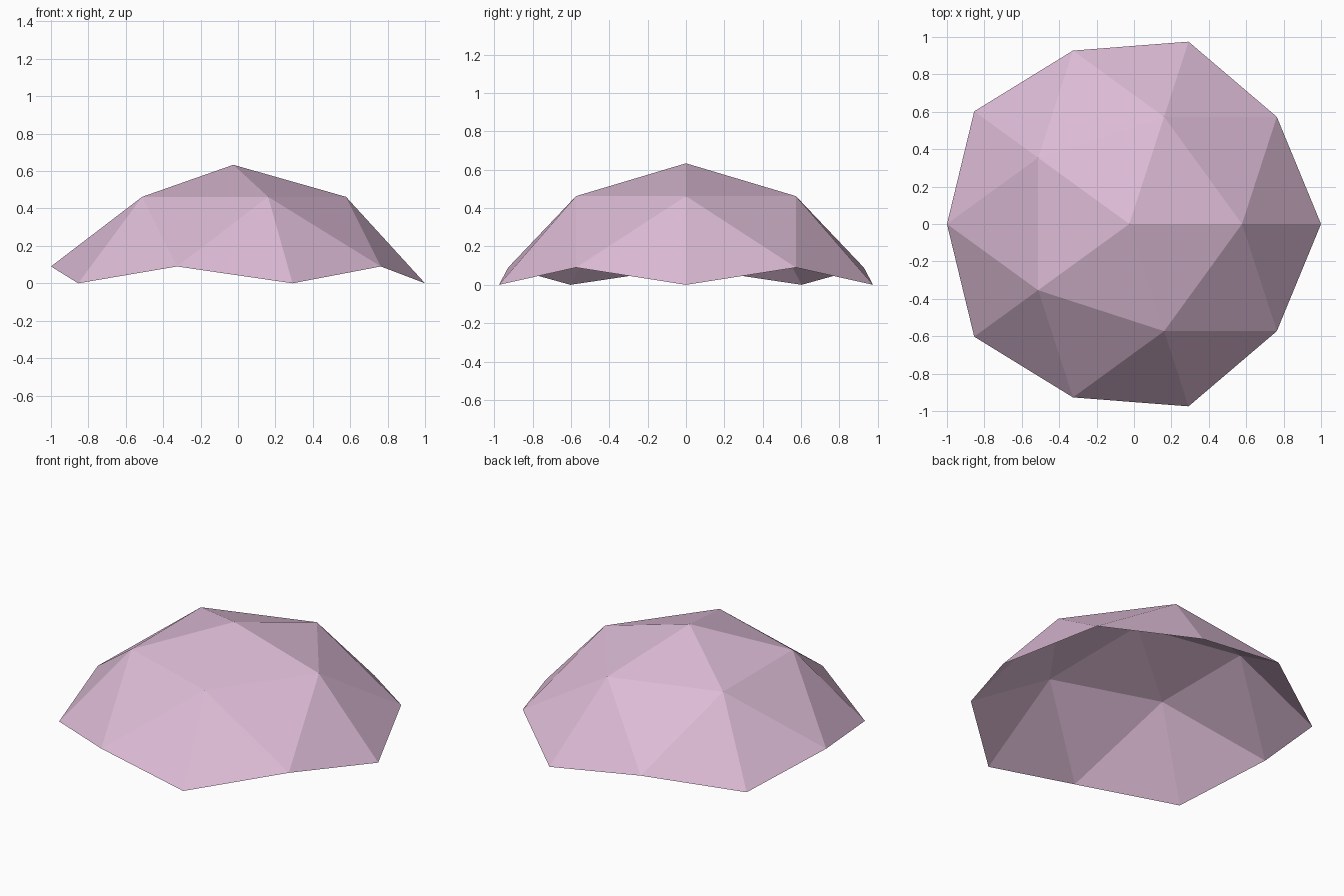
import bpy
import bmesh
from mathutils import Vector

cube = bpy.data.objects.get("Cube")
if cube:
    bpy.data.objects.remove(cube, do_unlink=True)

RADIUS = 1.146
RIM = RADIUS / 5 ** 0.5    # height of the lowest rim points on the sphere

# Pink material
pink = bpy.data.materials.new("soft_pink")
pink.use_nodes = True
colour = (0.72, 0.50, 0.67, 1)
pink.diffuse_color = colour
pink.node_tree.nodes["Principled BSDF"].inputs["Base Color"].default_value = colour

# Faceted dome: the upper cap of an icosphere, open underneath
bm = bmesh.new()
bmesh.ops.create_icosphere(bm, subdivisions=2, radius=RADIUS)
below = [v for v in bm.verts if v.co.z < RIM - 0.05]
bmesh.ops.delete(bm, geom=below, context='VERTS')

# Turn so a low rim point faces +x
low = min(bm.verts, key=lambda v: (round(v.co.z, 2), -round(v.co.x, 2)))
turn = Vector((low.co.x, low.co.y, 0)).rotation_difference(Vector((1, 0, 0)))
for v in bm.verts:
    v.co = turn @ v.co

# Centre the dome and stand it on the ground
xs = [v.co.x for v in bm.verts]
shift = Vector((-(min(xs) + max(xs)) / 2, 0, -RIM))
bmesh.ops.translate(bm, verts=bm.verts, vec=shift)

mesh = bpy.data.meshes.new("dome_shell")
bm.to_mesh(mesh)
bm.free()
mesh.materials.append(pink)
dome = bpy.data.objects.new("dome_shell", mesh)
bpy.context.collection.objects.link(dome)
